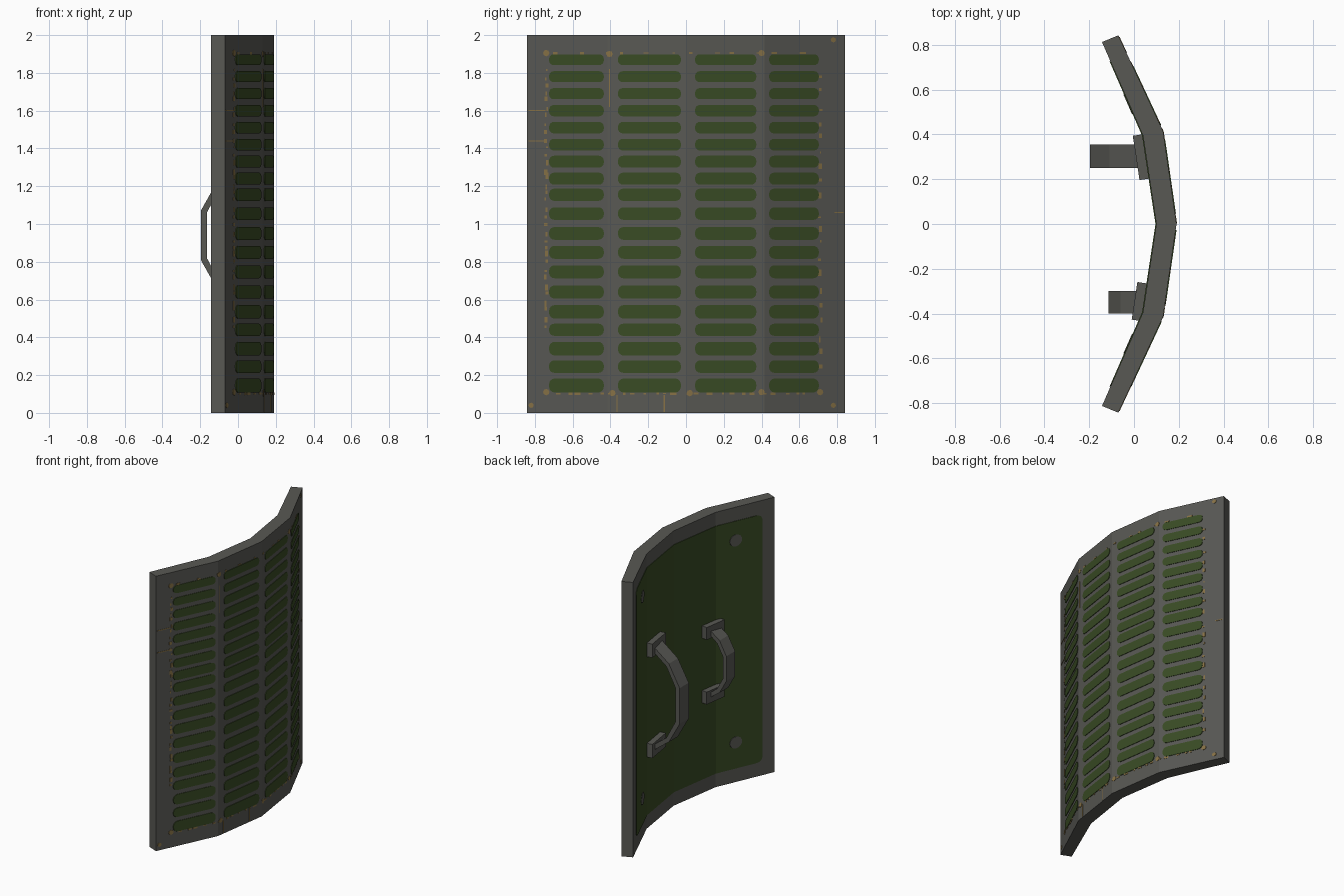
import bpy, bmesh, math, random
from mathutils import Vector

if "Cube" in bpy.data.objects:
    bpy.data.objects.remove(bpy.data.objects["Cube"])

random.seed(4)


def material(name, rgb):
    m = bpy.data.materials.new(name)
    m.diffuse_color = (*rgb, 1)
    m.use_nodes = True
    m.node_tree.nodes["Principled BSDF"].inputs["Base Color"].default_value = m.diffuse_color
    return m


GREY = material("gunmetal grey", (0.098, 0.098, 0.088))
GREEN = material("olive green", (0.041, 0.071, 0.018))
GOLD = material("worn brass", (0.24, 0.165, 0.06))

# Half profiles of the folded sheet as (y, x): convex and concave faces
OUTER = [(0, 0.19), (0.415, 0.13), (0.843, -0.07)]
INNER = [(0, 0.10), (0.395, 0.04), (0.813, -0.143)]


def depth(profile, y):
    y = abs(y)
    (y0, x0), (y1, x1) = profile[:2] if y <= profile[1][0] else profile[1:]
    return x0 + (x1 - x0) * (y - y0) / (y1 - y0)


def finish(bm, name, mat):
    bmesh.ops.recalc_face_normals(bm, faces=bm.faces[:])
    me = bpy.data.meshes.new(name)
    bm.to_mesh(me)
    bm.free()
    me.materials.append(mat)
    ob = bpy.data.objects.new(name, me)
    bpy.context.collection.objects.link(ob)
    return ob


def prism(bm, pts, vec):
    """Extrude a closed outline of 3D points along a vector."""
    a = [bm.verts.new(p) for p in pts]
    b = [bm.verts.new(Vector(p) + Vector(vec)) for p in pts]
    bm.faces.new(a)
    bm.faces.new(b[::-1])
    for i in range(len(a)):
        j = (i + 1) % len(a)
        bm.faces.new((a[i], b[i], b[j], a[j]))


def plates(name, outlines, profile, lift, mat):
    """Thin plates with (y, z) outlines, folded to follow the sheet."""
    bm = bmesh.new()
    for o in outlines:
        bm.faces.new([bm.verts.new((0, y, z)) for y, z in o])
    for fold in (-profile[1][0], 0, profile[1][0]):
        bmesh.ops.bisect_plane(bm, geom=bm.verts[:] + bm.edges[:] + bm.faces[:],
                               plane_co=(0, fold, 0), plane_no=(0, 1, 0))
    for v in bm.verts:
        v.co.x = depth(profile, v.co.y) - lift * 0.5
    r = bmesh.ops.extrude_face_region(bm, geom=bm.faces[:], use_keep_orig=True)
    for v in r["geom"]:
        if isinstance(v, bmesh.types.BMVert):
            v.co.x += lift * 1.5
    return finish(bm, name, mat)


def rounded(y0, y1, z0, z1, r, n=4):
    pts = []
    corners = [(y1 - r, z1 - r), (y0 + r, z1 - r), (y0 + r, z0 + r), (y1 - r, z0 + r)]
    for k, (cy, cz) in enumerate(corners):
        for i in range(n + 1):
            a = math.pi / 2 * (k + i / n)
            pts.append((cy + r * math.cos(a), cz + r * math.sin(a)))
    return pts


def disc(y, z, r, n=16):
    return [(y + r * math.cos(2 * math.pi * i / n), z + r * math.sin(2 * math.pi * i / n))
            for i in range(n)]


def rect(y, z, w, h):
    return [(y - w / 2, z - h / 2), (y + w / 2, z - h / 2),
            (y + w / 2, z + h / 2), (y - w / 2, z + h / 2)]


# Folded shield sheet
bm = bmesh.new()
outer = [(x, -y, 0) for y, x in OUTER[:0:-1]] + [(x, y, 0) for y, x in OUTER]
inner = [(x, -y, 0) for y, x in INNER[:0:-1]] + [(x, y, 0) for y, x in INNER]
for i in range(4):
    prism(bm, [outer[i], outer[i + 1], inner[i + 1], inner[i]], (0, 0, 2))
bmesh.ops.remove_doubles(bm, verts=bm.verts[:], dist=1e-5)
# drop the hidden walls between neighbouring strips
walls = [f for f in bm.faces if all(len(e.link_faces) > 2 for e in f.edges if
         abs(e.verts[0].co.z - e.verts[1].co.z) < 1e-5) and abs(f.calc_center_median().z - 1) < 0.1]
bmesh.ops.delete(bm, geom=list(set(walls)), context='FACES_ONLY')
finish(bm, "shield_sheet", GREY)

# Painted slots on the convex face
rows = [1.87, 1.78, 1.69, 1.60, 1.51, 1.42, 1.33, 1.24, 1.155, 1.055,
        0.95, 0.85, 0.747, 0.64, 0.535, 0.44, 0.34, 0.245, 0.145]
columns = [(-0.725, -0.435), (-0.36, -0.027), (0.048, 0.372), (0.44, 0.703)]
slots = []
for i, z in enumerate(rows):
    h = 0.057 + 0.001 * i - (0.008 if i in (15, 17) else 0)
    slots += [rounded(a, b, z - h / 2, z + h / 2, h * 0.42) for a, b in columns]
    slots[-1], slots[-2] = slots[-2], slots[-1]
plates("front_slots", slots, OUTER, 0.004, GREEN)

# Worn brass chips: edge wear around the slot field, studs and scratches
chips = [disc(y, z, 0.017, 8) for y, z in
         [(-0.74, 1.905), (-0.405, 1.9), (0.4, 1.905), (-0.74, 0.11), (-0.39, 0.105),
          (0.02, 0.105), (0.4, 0.11), (0.71, 0.11)]]
chips += [disc(y, z, 0.014, 8) for y, z in [(-0.82, 0.04), (0.78, 0.04), (0.78, 1.975)]]
for n, y, z0, z1 in ((34, -0.74, 0.45, 1.85), (20, 0.712, 0.2, 1.85)):
    for i in range(n):
        z = z0 + (z1 - z0) * (i + random.random() * 0.6) / n
        chips.append(rect(y + random.uniform(-0.005, 0.005), z,
                          random.uniform(0.007, 0.018), random.uniform(0.01, 0.035)))
for n, z in ((12, 1.905), (24, 0.102)):
    for i in range(n):
        y = -0.7 + 1.38 * (i + random.random() * 0.6) / n
        chips.append(rect(y, z, random.uniform(0.01, 0.035), random.uniform(0.006, 0.014)))
chips += [rect(-0.79, 1.6, 0.09, 0.006), rect(-0.79, 1.44, 0.09, 0.006),
          rect(-0.365, 0.05, 0.006, 0.09), rect(-0.115, 0.05, 0.006, 0.09),
          rect(-0.405, 1.72, 0.006, 0.2), rect(0.81, 1.06, 0.05, 0.006)]
plates("brass_wear", chips, OUTER, 0.0025, GOLD)

# Green panel on the concave face, with four grey studs
plates("back_panel", [rounded(-0.725, 0.725, 0.10, 1.90, 0.04)], INNER, -0.004, GREEN)
plates("back_studs", [disc(s * 0.535, z, 0.043) for s in (1, -1) for z in (1.76, 0.29)],
       INNER, -0.007, GREY)


def handle(name, y, width, base_len, base_h, base_z, path):
    """Strap handle mirrored about z = 0.94, on two tilted mounting blocks."""
    mid = 0.94
    d = Vector((depth(INNER, 0.39) - depth(INNER, 0), math.copysign(0.39, y), 0)).normalized()
    n = Vector((-abs(d.y), d.x * math.copysign(1, y), 0))
    c = Vector((depth(INNER, y), y, 0))
    for s, tag in ((1, "upper"), (-1, "lower")):
        bm = bmesh.new()
        a, b = c - d * base_len / 2 - n * 0.01, c + d * base_len / 2 - n * 0.01
        pts = [a, b, b + n * 0.055, a + n * 0.055]
        z = mid + s * base_z - base_h / 2
        prism(bm, [p + Vector((0, 0, z)) for p in pts], (0, 0, base_h))
        finish(bm, f"{name}_{tag}_mount", GREY)
    # path holds outer (x, dz) and inner (x, dz) pairs for the upper half
    out = [(x, dz) for x, dz, _, _ in path]
    inn = [(x, dz) for _, _, x, dz in path]
    out += [(x, -dz) for x, dz in out[::-1]]
    inn += [(x, -dz) for x, dz in inn[::-1]]
    bm = bmesh.new()
    loop = [(x, y - width / 2, mid + z) for x, z in out + inn[::-1]]
    prism(bm, loop, (0, width, 0))
    finish(bm, name + "_strap", GREY)


handle("large_handle", 0.302, 0.105, 0.20, 0.10, 0.365,
       [(0.03, 0.39, 0.03, 0.35), (-0.11, 0.285, -0.09, 0.26), (-0.197, 0.13, -0.165, 0.12)])
handle("small_handle", -0.35, 0.10, 0.17, 0.09, 0.235,
       [(0.03, 0.255, 0.03, 0.22), (-0.06, 0.19, -0.04, 0.165), (-0.115, 0.09, -0.087, 0.08)])
